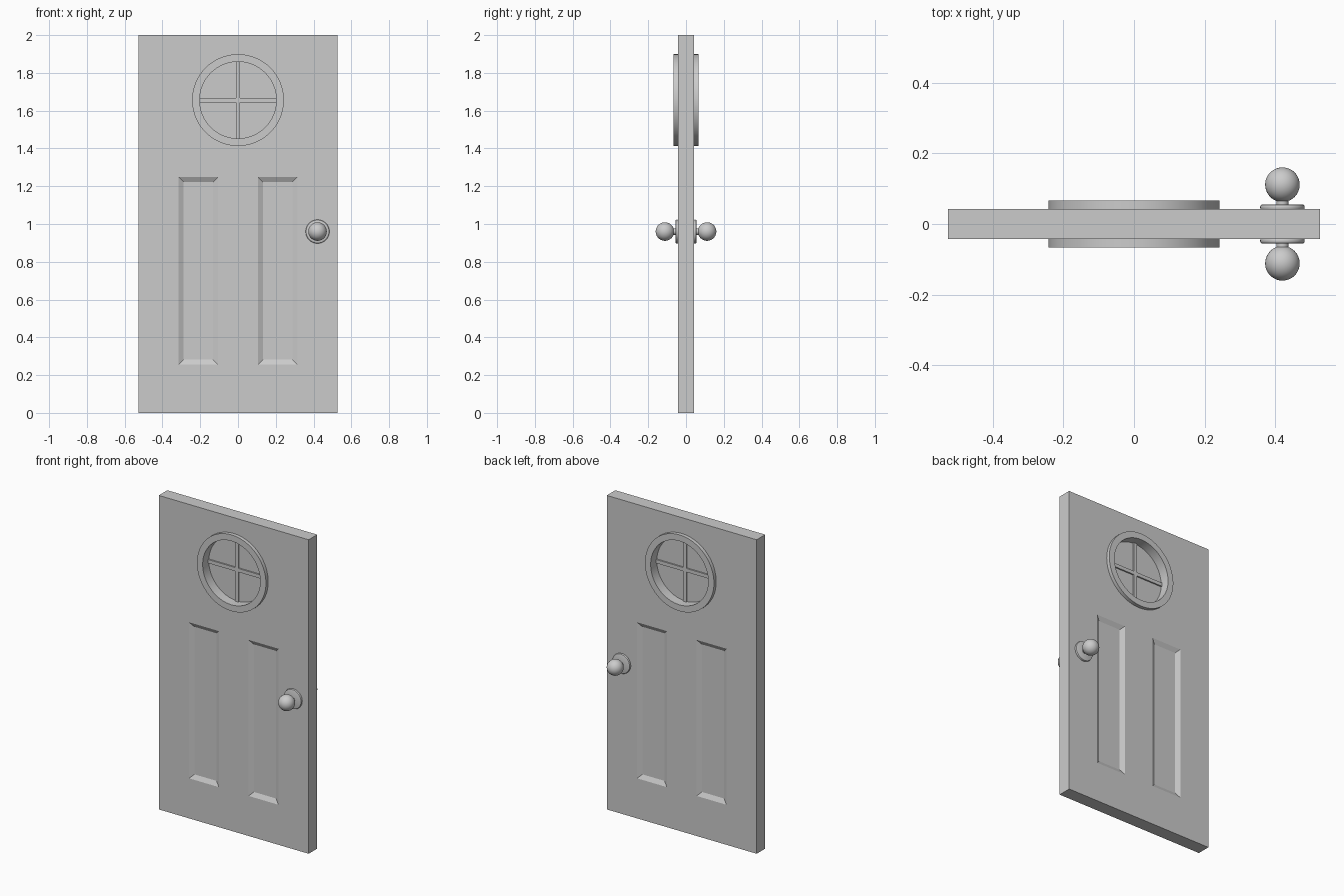
import bpy, bmesh, math
from mathutils import Vector

if "Cube" in bpy.data.objects:
    bpy.data.objects.remove(bpy.data.objects["Cube"])

W, T = 0.528, 0.043          # half width, half thickness of the slab
WIN_Z, KNOB = 1.656, (0.421, 0.96)


def make(name, bm):
    bmesh.ops.recalc_face_normals(bm, faces=bm.faces)
    me = bpy.data.meshes.new(name)
    bm.to_mesh(me)
    bm.free()
    ob = bpy.data.objects.new(name, me)
    bpy.context.collection.objects.link(ob)
    return ob


def smooth(ob):
    bpy.ops.object.select_all(action='DESELECT')
    ob.select_set(True)
    bpy.context.view_layer.objects.active = ob
    bpy.ops.object.shade_smooth_by_angle(angle=math.radians(35))


def box(bm, lo, hi):
    vs = bmesh.ops.create_cube(bm, size=1)['verts']
    for v in vs:
        v.co = Vector([lo[i] if v.co[i] < 0 else hi[i] for i in range(3)])


def lathe(name, profile, x, z, n=64):
    """Spin (radius, y) points about the y direction through (x, z)."""
    bm = bmesh.new()
    vs = [bm.verts.new((x + r, y, z)) for r, y in profile]
    es = [bm.edges.new(p) for p in zip(vs, vs[1:])]
    bmesh.ops.spin(bm, geom=vs + es, cent=(x, 0, z), axis=(0, 1, 0),
                   angle=2 * math.pi, steps=n)
    bmesh.ops.remove_doubles(bm, verts=bm.verts, dist=1e-5)
    ob = make(name, bm)
    smooth(ob)
    return ob


# door slab
bm = bmesh.new()
box(bm, (-W, -T, 0), (W, T, 2))
slab = make("door_slab", bm)

# cutters: sloped recessed panels on both faces
bm = bmesh.new()
inset, depth, over = 0.027, 0.015, 0.01
k = inset / depth
for s in (-1, 1):
    for cx in (-0.21, 0.21):
        rings = []
        for y, off in ((T - depth, inset), (T + over, -over * k)):
            hx, hz = 0.105 - off, 0.497 - off
            rings.append([bm.verts.new((cx + a * hx, s * y, 0.752 + b * hz))
                          for a, b in ((-1, -1), (1, -1), (1, 1), (-1, 1))])
        for r in rings:
            bm.faces.new(r)
        for i in range(4):
            j = (i + 1) % 4
            bm.faces.new((rings[0][i], rings[0][j], rings[1][j], rings[1][i]))
panels = make("panel_cutter", bm)
hole = lathe("window_cutter", [(0, -0.1), (0.22, -0.1), (0.22, 0.1), (0, 0.1)], 0, WIN_Z)

bpy.context.view_layer.objects.active = slab
for c in (panels, hole):
    c.hide_render = True
    m = slab.modifiers.new("cut", 'BOOLEAN')
    m.operation, m.solver, m.object = 'DIFFERENCE', 'EXACT', c
    bpy.ops.object.modifier_apply(modifier=m.name)
    bpy.data.objects.remove(c)
for p in slab.data.polygons:
    p.use_smooth = False

# round window: frame, pane and cross bars
lathe("window_frame", [(0.203, -0.066), (0.243, -0.066), (0.243, 0.066),
                       (0.203, 0.066), (0.203, -0.066)], 0, WIN_Z)
lathe("window_pane", [(0, -0.004), (0.21, -0.004), (0.21, 0.004), (0, 0.004)], 0, WIN_Z)
b, d, r = 0.0115, 0.013, 0.21
for name, hx, hz in (("vertical_bar", b, r), ("horizontal_bar", r, b)):
    bm = bmesh.new()
    box(bm, (-hx, -d, WIN_Z - hz), (hx, d, WIN_Z + hz))
    make(name, bm)

# knobs on both faces: rounded rose, stem and ball
for side, s in (("front", -1), ("back", 1)):
    rose = [(0, T - 0.005), (0.060, T - 0.005), (0.063, T + 0.002), (0.063, T + 0.007),
            (0.061, T + 0.011), (0.056, T + 0.013), (0.0, T + 0.013)]
    lathe(side + "_rose", [(q, s * y) for q, y in rose], *KNOB, n=48)
    stem = [(0, T), (0.017, T), (0.017, 0.08), (0, 0.08)]
    lathe(side + "_stem", [(q, s * y) for q, y in stem], *KNOB, n=32)
    ball = [(0.049 * math.sin(math.pi * i / 24), s * (0.1115 - 0.049 * math.cos(math.pi * i / 24)))
            for i in range(25)]
    lathe(side + "_knob", ball, *KNOB, n=48)
